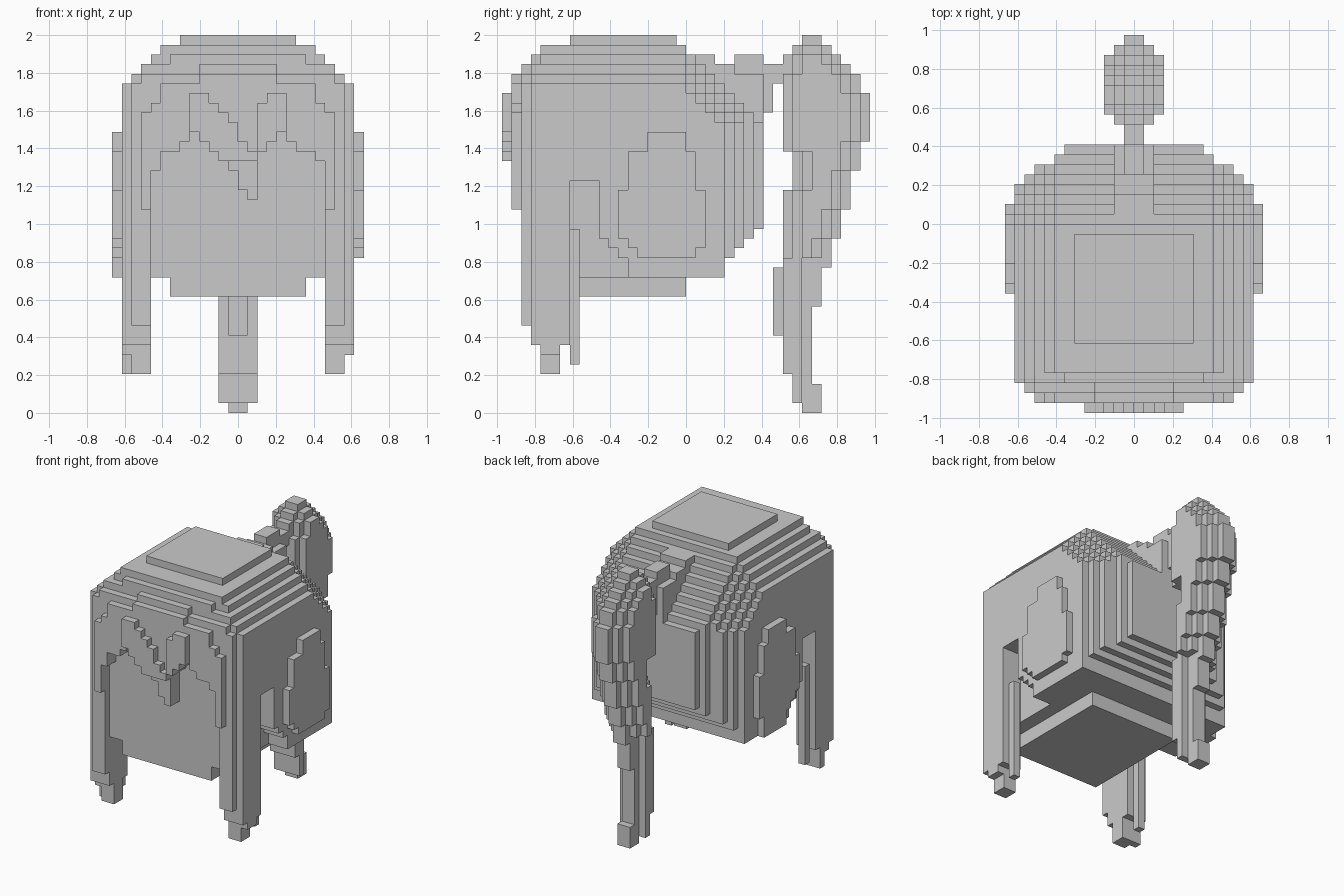
import bpy, bmesh, math

if "Cube" in bpy.data.objects:
    bpy.data.objects.remove(bpy.data.objects["Cube"])

U = 2 / 39  # size of one block

grey = bpy.data.materials.new("plain grey")
grey.diffuse_color = (0.59, 0.59, 0.59, 1)
grey.use_nodes = True
grey.node_tree.nodes["Principled BSDF"].inputs["Base Color"].default_value = grey.diffuse_color


def box(x0, x1, y0, y1, z0, z1):
    return {(x, y, z) for x in range(x0, x1) for y in range(y0, y1) for z in range(z0, z1)}


def build(name, cells):
    """Skin a set of blocks with their exposed faces and merge flat areas."""
    bm = bmesh.new()
    verts = {}

    def vert(p):
        if p not in verts:
            verts[p] = bm.verts.new([c * U for c in p])
        return verts[p]

    for c in cells:
        for a in range(3):
            b, d = (a + 1) % 3, (a + 2) % 3
            for s in (0, 1):
                n = list(c)
                n[a] += 2 * s - 1
                if tuple(n) in cells:
                    continue
                ring = []
                for i, j in ((0, 0), (1, 0), (1, 1), (0, 1)):
                    p = list(c)
                    p[a] += s
                    p[b] += i
                    p[d] += j
                    ring.append(vert(tuple(p)))
                bm.faces.new(ring if s else ring[::-1])
    bmesh.ops.dissolve_limit(bm, angle_limit=0.01, verts=bm.verts[:], edges=bm.edges[:])
    me = bpy.data.meshes.new(name)
    bm.to_mesh(me)
    bm.free()
    me.materials.append(grey)
    ob = bpy.data.objects.new(name, me)
    bpy.context.collection.objects.link(ob)


def step(v, table):
    """Value of the first table row whose limit lies above v."""
    return next(r for limit, r in table if v < limit)


# Stepped outlines: (limit, value)
HALF = [(34, 12), (35, 11), (36, 10), (37, 9), (38, 8), (39, 6)]
FRONT_X = [(5, -19), (10, -18), (11, -17), (12, -16)]
FRONT_Z = [(9, -16), (21, -17), (26, -18), (33, -19), (35, -18), (36, -17),
           (37, -16), (38, -15), (40, -12)]
BACK_X = [(7, 8), (8, 7), (10, 6), (11, 5), (12, 4)]
BACK_Z = [(16, 4), (17, 5), (18, 6), (19, 7), (30, 8), (31, 7), (32, 6), (33, 5),
          (34, 4), (35, 3), (36, 2), (37, 1), (38, 0), (39, -1)]
SIDE_START = [(16, -6), (17, -7), (18, -8), (24, -9), (39, -12)]
FRINGE = [25, 27, 27, 28, 29, 28, 27, 26, 25, 23, 22, 27, 28, 29, 28, 27, 27, 26]
FACE = -16  # front of the head inside the fringe opening

# Rounded cap, back of the hair and fringe
cap, fringe = set(), set()
for z in range(14, 39):
    w = step(z, HALF)
    for x in range(-w, w):
        ax = x if x >= 0 else -x - 1
        cx = ax + 12 - w
        # the fringe rounds over sooner toward its sides
        fz = z + 1 if 33 <= z < 37 and ax >= (4 if z < 36 else 7) else z
        front = max(step(cx, FRONT_X), step(fz, FRONT_Z))
        if ax < 9 and z >= FRINGE[x + 9] + 5:
            front = max(front, -18)
        if ax >= 8 and z >= 40 - ax:
            front = max(front, -17)
        back = min(step(cx, BACK_X), step(z, BACK_Z))
        # back corners slope down
        if z >= 30 and ax >= 7:
            back = min(back, 44 - z - ax)
        if ax >= 9:
            cap |= {(x, y, z) for y in range(step(z, SIDE_START), back)}
            fringe |= {(x, y, z) for y in range(front, -12)}
        elif z >= FRINGE[x + 9]:
            cap |= {(x, y, z) for y in range(-12, back)}
            fringe |= {(x, y, z) for y in range(front, -12)}
        else:
            cap |= {(x, y, z) for y in range(FACE, back)}
build("hair_cap", cap)
build("fringe", fringe)

# Lower head block
build("head_base", box(-7, 7, FACE, 0, 12, 14))

# Hanging side locks
for name, s in (("left_lock", -1), ("right_lock", 1)):
    lock = box(9, 11, -17, -12, 9, 14) | box(11, 12, -16, -12, 9, 14)
    lock |= box(9, 12, -16, -12, 7, 9)
    lock |= box(9, 12, -15, -13, 6, 7) | box(9, 11, -15, -13, 4, 6)
    lock |= box(10, 11, -12, -11, 5, 19)
    if s < 0:
        lock |= box(11, 12, -14, -13, 4, 6)
        lock = {(-x - 1, y, z) for x, y, z in lock}
    build(name, lock)

# Raised side panels
panel = (box(12, 13, -4, 0, 27, 29) | box(12, 13, -6, 1, 23, 27) | box(12, 13, -7, 2, 18, 23)
         | box(12, 13, -6, 2, 17, 18) | box(12, 13, -5, 1, 16, 17))
build("right_panel", panel)
build("left_panel", {(-x - 1, y, z) for x, y, z in panel} | box(-13, -12, -4, 1, 14, 16))

# Tie joining the ponytail to the cap
build("ponytail_tie", box(-2, 2, 0, 3, 35, 37) | box(-2, 2, 2, 5, 33, 36)
      | box(-2, 2, 3, 8, 30, 35) | box(-1, 1, 5, 8, 33, 37)
      | box(-1, 1, 7, 9, 31, 36) | box(-1, 1, 8, 12, 34, 36))

# Ponytail: side outline, thinned toward its rim
TAIL_FRONT = [(1, 12), (4, 11), (8, 10), (15, 9), (23, 10), (27, 11), (37, 10), (38, 11), (39, 12)]
TAIL_BACK = [(3, 14), (11, 13), (15, 14), (18, 15), (21, 16), (25, 17), (28, 18), (33, 19),
             (35, 18), (36, 17), (37, 16), (38, 15), (39, 14)]
outline = {(y, z) for z in range(39) for y in range(step(z, TAIL_FRONT), step(z, TAIL_BACK))}
tail = set()
for y, z in outline:
    rim = next(r for r in (1, 2, 3) if r == 3 or (y + r, z) not in outline
               or (y - r, z) not in outline or z + r > 38)
    if z >= 16:
        w = rim
        if y < 12 and 27 <= z < 35:
            w = max(w, y - 8)
    elif z < 1 or y < 10:
        w = 1
    else:
        w = 2 if y < 12 else 1
    tail |= box(-w, w, y, y + 1, z, z + 1)
build("ponytail", tail)
